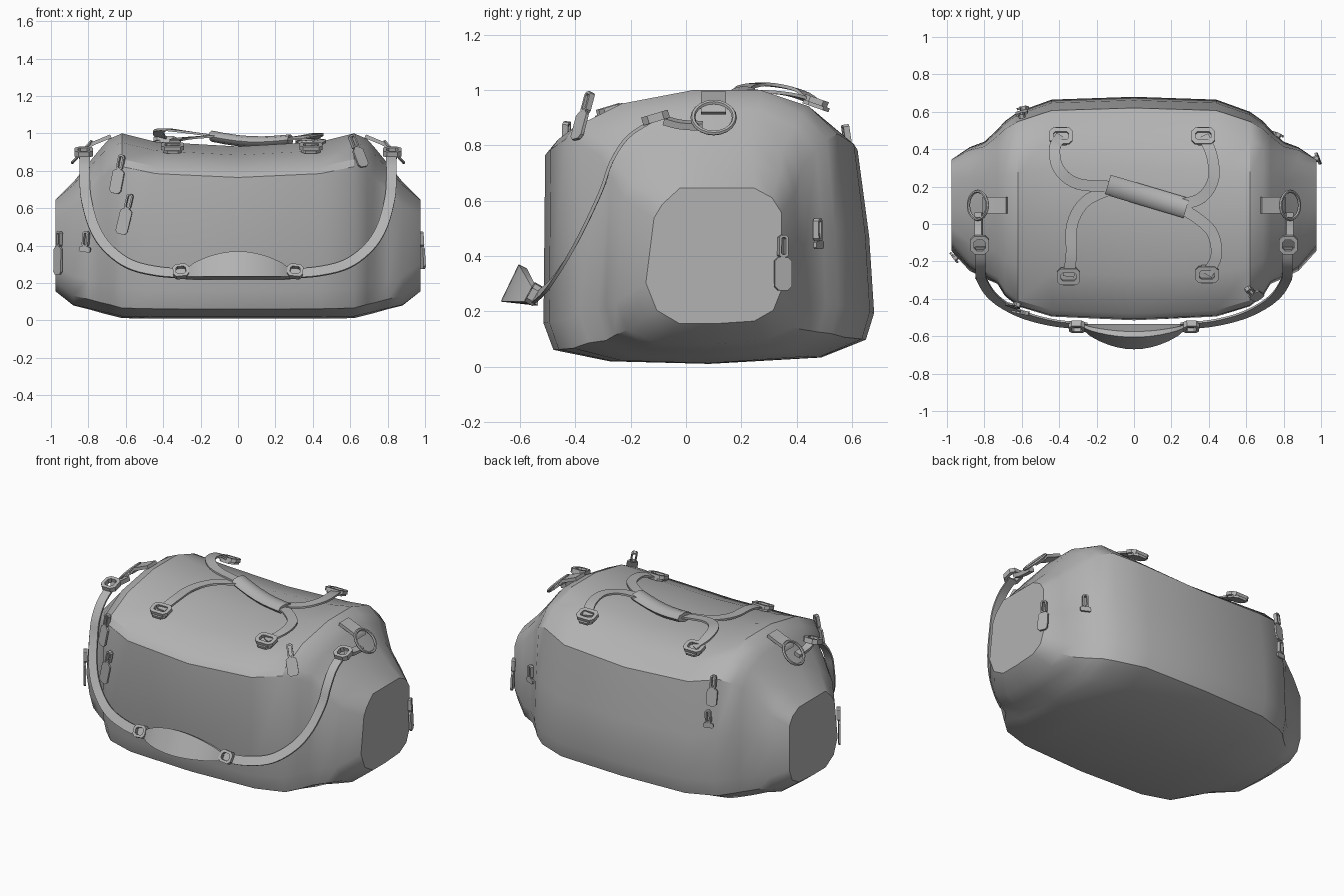
import bpy, bmesh, math
from mathutils import Vector

cube = bpy.data.objects.get("Cube")
if cube:
    bpy.data.objects.remove(cube, do_unlink=True)

grey = bpy.data.materials.new("grey fabric")
grey.use_nodes = True
grey.diffuse_color = (0.45, 0.45, 0.45, 1)
grey.node_tree.nodes["Principled BSDF"].inputs["Base Color"].default_value = grey.diffuse_color


def finish(name, bm, angle=35):
    bmesh.ops.recalc_face_normals(bm, faces=bm.faces)
    mesh = bpy.data.meshes.new(name)
    bm.to_mesh(mesh)
    bm.free()
    mesh.materials.append(grey)
    ob = bpy.data.objects.new(name, mesh)
    bpy.context.collection.objects.link(ob)
    bpy.ops.object.select_all(action='DESELECT')
    ob.select_set(True)
    bpy.context.view_layer.objects.active = ob
    bpy.ops.object.shade_smooth_by_angle(angle=math.radians(angle))


def loft(name, rings, angle=35):
    bm = bmesh.new()
    vs = [[bm.verts.new(p) for p in r] for r in rings]
    n = len(vs[0])
    for a, b in zip(vs, vs[1:]):
        for i in range(n):
            j = (i + 1) % n
            bm.faces.new((a[i], a[j], b[j], b[i]))
    bm.faces.new(vs[0])
    bm.faces.new(vs[-1])
    finish(name, bm, angle)


def smooth_path(pts, steps=5):
    pts = [Vector(p) for p in pts]
    ext = [2 * pts[0] - pts[1]] + pts + [2 * pts[-1] - pts[-2]]
    out = []
    for a, b, c, d in zip(ext, ext[1:], ext[2:], ext[3:]):
        for k in range(steps):
            t = k / steps
            out.append(0.5 * (2 * b + (c - a) * t + (2 * a - 5 * b + 4 * c - d) * t * t
                              + (3 * b - a - 3 * c + d) * t ** 3))
    return out + [pts[-1]]


def ribbon(name, pts, up, width, thick=0.012):
    path = smooth_path(pts)
    rings = []
    for i, p in enumerate(path):
        t = (path[min(i + 1, len(path) - 1)] - path[max(i - 1, 0)]).normalized()
        w = t.cross(Vector(up)).normalized()
        n = w.cross(t) * thick / 2
        w = w * width / 2
        rings.append([p + w + n, p - w + n, p - w - n, p + w - n])
    loft(name, rings)


# Chamfered plate; a rim makes it an open buckle frame
def plate(name, c, u, n, w, h, t, rim=0):
    u, n = Vector(u).normalized(), Vector(n).normalized()
    v = n.cross(u).normalized()
    n = u.cross(v)

    def outline(w, h, k):
        a, b, r = w / 2, h / 2, min(w, h) * 0.22
        pts = [(a - r, -b), (a, r - b), (a, b - r), (a - r, b),
               (r - a, b), (-a, b - r), (-a, r - b), (r - a, -b)]
        return [Vector(c) + u * x + v * y + n * k for x, y in pts]
    if not rim:
        loft(name, [outline(w, h, -t / 2), outline(w, h, t / 2)])
        return
    bm = bmesh.new()
    loops = [outline(w, h, -t / 2), outline(w, h, t / 2),
             outline(w - 2 * rim, h - 2 * rim, t / 2), outline(w - 2 * rim, h - 2 * rim, -t / 2)]
    vs = [[bm.verts.new(p) for p in l] for l in loops]
    for a, b in zip(vs, vs[1:] + vs[:1]):
        for i in range(8):
            j = (i + 1) % 8
            bm.faces.new((a[i], a[j], b[j], b[i]))
    finish(name, bm)


# Bag body: lofted from a boxy middle to an octagonal end panel
mid = [(.2, .01), (.03, .055), (0, .16), (.005, .82), (.03, .86), (.2, .95), (.45, 1), (.68, 1),
       (.85, .94), (.95, .84), (.985, .5), (1, .2), (.975, .095), (.84, .025), (.5, 0)]
end = [(.25, 0), (.08, .1), (0, .3), (.06, .78), (.12, .88), (.25, 1), (.5, 1), (.8, 1),
       (.93, .93), (1, .82), (1, .5), (1, .25), (.94, .1), (.8, .02), (.5, 0)]
# x, front, back, bottom, top, blend towards the end panel
sections = [(0, -.515, .68, .01, .93, 0), (.44, -.495, .665, .01, .955, 0),
            (.62, -.44, .60, .012, 1.0, 0), (.69, -.385, .55, .03, .97, .1),
            (.73, -.32, .505, .04, .925, .15),
            (.8, -.29, .44, .06, .84, .3), (.88, -.25, .41, .08, .74, .55),
            (.975, -.145, .345, .155, .645, 1)]


def section(x, y0, y1, z0, z1, k):
    ring = []
    for (a, b), (c, d) in zip(mid, end):
        ring.append((x, y0 + (y1 - y0) * (a + (c - a) * k), z0 + (z1 - z0) * (b + (d - b) * k)))
    return ring


rings = [section(-s[0], *s[1:]) for s in sections[:0:-1]] + [section(*s) for s in sections]
loft("bag_body", rings, 32)

# Shoulder strap with its clips, mirrored
tilt = (0, -.87, .5)
for s, side in ((1, "left"), (-1, "right")):
    ribbon("shoulder_strap_" + side,
           [(s * x, y, z) for x, y, z in
            [(.82, -.12, .89), (.82, -.21, .83), (.82, -.27, .74), (.81, -.305, .64), (.77, -.37, .5),
             (.7, -.43, .39), (.58, -.49, .3), (.42, -.53, .26), (.25, -.545, .25)]], tilt, .055)
    plate("pad_buckle_" + side, (s * .305, -.55, .262), (1, 0, -.1 * s), tilt, .085, .075, .035, .016)
    plate("strap_buckle_" + side, (s * .825, -.11, .9), (1, 0, 0), (0, -.3, 1), .1, .1, .03, .02)
    ribbon("strap_hook_" + side, [(s * .83, -.08, .89), (s * .83, -.02, .875), (s * .83, .06, .87)],
           (s * .3, 0, 1), .04, .025)
    # End ring and the tab that holds it
    ribbon("ring_tab_" + side, [(s * .68, .1, .985), (s * .74, .1, .96), (s * .785, .1, .94), (s * .8, .1, .915)],
           (s * .5, 0, 1), .09, .02)
    bpy.ops.mesh.primitive_torus_add(major_segments=20, minor_segments=6, major_radius=.075, minor_radius=.009,
                                     location=(s * .835, .1, .9), rotation=(0, s * math.radians(48), 0))
    ring = bpy.context.object
    ring.name = "end_ring_" + side
    ring.data.materials.append(grey)
    bpy.ops.object.shade_smooth_by_angle()

# Shoulder pad: wedge section swelling in the middle
pad = []
for i in range(13):
    t = i / 6 - 1
    k = max(0, math.cos(t * math.pi / 2)) ** .75
    x = .28 * t
    pad.append([(x, -.56 - .11 * k, .235), (x, -.55 - .055 * k, .275 + .095 * k),
                (x, -.535 - .04 * k, .275 + .08 * k), (x, -.535, .22)])
loft("shoulder_pad", pad)

# Carry handles, gathered in a wrapped grip
handles = {
    "back_right": [(-.39, .47, .955), (-.425, .4, 1.0), (-.4, .29, 1.02), (-.3, .215, 1.01), (-.12, .2, .985)],
    "front_right": [(-.35, -.28, .925), (-.335, -.16, .955), (-.33, 0, .965), (-.26, .12, .975), (-.12, .19, .985)],
    "back_left": [(.37, .47, .955), (.415, .37, .985), (.425, .24, .995), (.36, .14, .985), (.24, .1, .97)],
    "front_left": [(.39, -.27, .925), (.44, -.17, .955), (.42, -.05, .965), (.34, .03, .97), (.24, .09, .97)]}
for key, pts in handles.items():
    ribbon("handle_" + key, pts, (0, 0, 1), .06)
    x, y, z = pts[0]
    slope = (0, -.3, 1) if key.startswith("front") else (0, .35, 1)
    plate("handle_buckle_" + key, (x, y, z + .005), (1, 0, 0), slope, .125, .09, .022, .022)
    plate("handle_anchor_" + key, (x, y, z - .012), (1, 0, 0), slope, .1, .1, .015)

a, b = Vector((-.14, .21, .985)), Vector((.28, .085, .965))
axis = (b - a).normalized()
across = axis.cross(Vector((0, 0, 1))).normalized()
grip = []
for i in range(7):
    t = i / 6
    c = a.lerp(b, t) - Vector((0, 0, .02 * math.sin(math.pi * t)))
    grip.append([c + across * .055 * math.cos(q * math.pi / 4) + Vector((0, 0, .03 * math.sin(q * math.pi / 4)))
                 for q in range(8)])
loft("handle_grip", grip, 50)


# Zip pulls: slider loop and hanging tag
def zip_pull(name, top, down, n, length=.14):
    top, d, n = Vector(top), Vector(down).normalized(), Vector(n).normalized()
    u = d.cross(n)
    plate(name + "_slider", top + d * .035, u, n, .035, .08, .022, .009)
    plate(name + "_tag", top + d * (.075 + length / 2), u, n, .065, length, .012)


zip_pull("front_upper_zip", (-.62, -.43, .88), (-.2, -.06, -1), (-.35, -1, .1), .13)
zip_pull("front_lower_zip", (-.575, -.475, .67), (-.25, 0, -1), (-.2, -1, 0))
zip_pull("right_end_zip", (-.955, -.18, .47), (-.05, 0, -1), (-.8, -.6, 0), .15)
zip_pull("right_gusset_zip", (-.81, -.3, .47), (-.1, 0, -1), (-.4, -.9, 0), .03)
zip_pull("front_left_zip", (.605, -.345, .985), (.38, -.3, -.87), (.5, -.8, .4), .11)
zip_pull("left_end_zip", (.975, .35, .47), (.07, 0, -1), (.9, .35, .05), .12)
zip_pull("back_upper_zip", (-.6, .575, .87), (0, .15, -1), (-.25, 1, .15), .11)
zip_pull("back_lower_zip", (-.59, .62, .66), (-.05, 0, -1), (-.2, 1, 0), .03)
zip_pull("back_left_zip", (.77, .475, .53), (0, .05, -1), (.45, 1, 0), .03)
